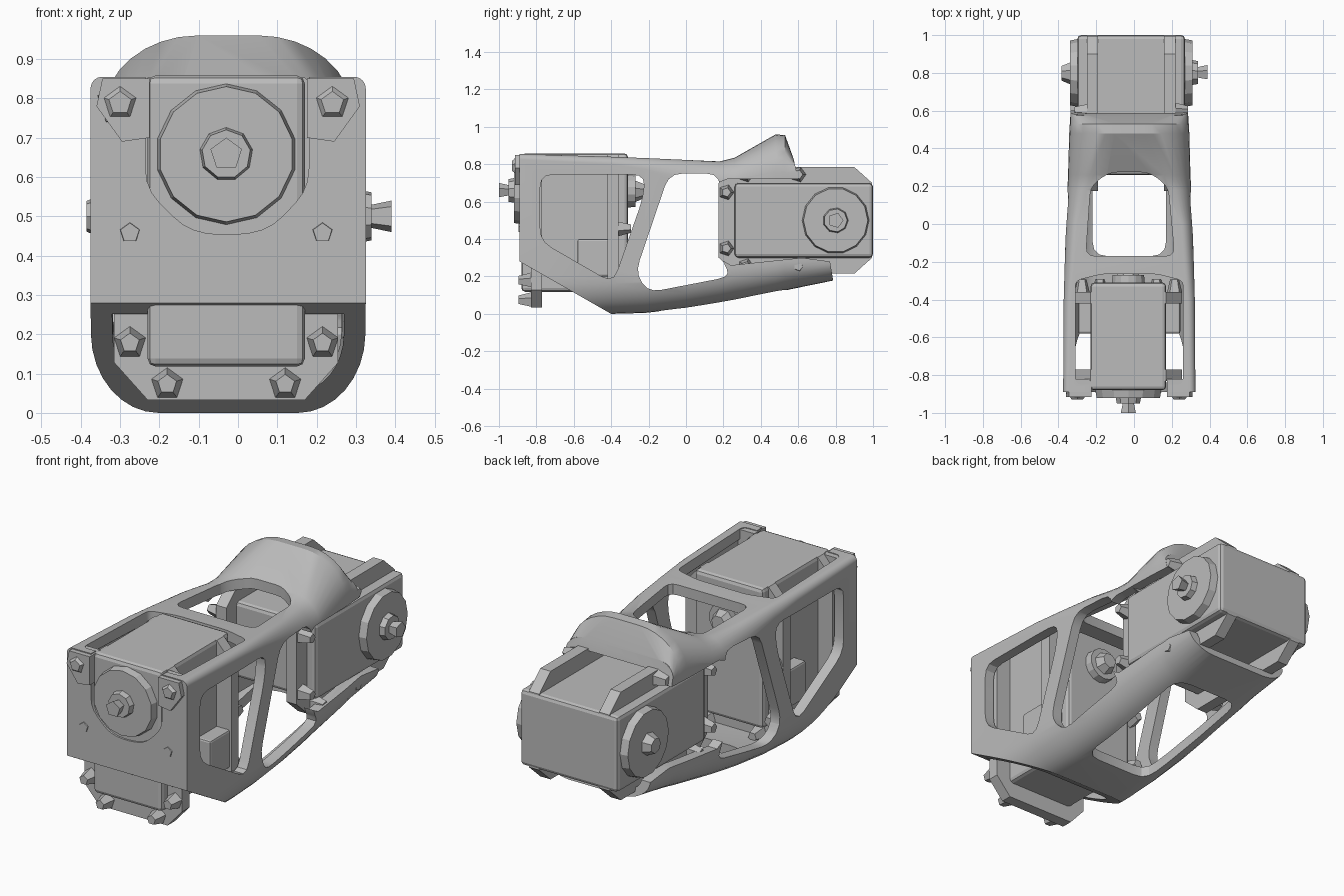
import bpy, bmesh, math
from mathutils import Matrix, Vector

old = bpy.data.objects.get("Cube")
if old:
    bpy.data.objects.remove(old, do_unlink=True)

grey = bpy.data.materials.new("plain grey")
grey.use_nodes = True
grey.diffuse_color = (0.5, 0.5, 0.5, 1)
grey.node_tree.nodes["Principled BSDF"].inputs["Base Color"].default_value = (0.5, 0.5, 0.5, 1)

CX = -0.025  # middle of the frame


def finish(bm, name, matrix=None, bevel=0):
    if matrix:
        bm.transform(matrix)
    bmesh.ops.recalc_face_normals(bm, faces=bm.faces)
    mesh = bpy.data.meshes.new(name)
    bm.to_mesh(mesh)
    bm.free()
    mesh.materials.append(grey)
    ob = bpy.data.objects.new(name, mesh)
    bpy.context.collection.objects.link(ob)
    if bevel:
        mod = ob.modifiers.new("edge", "BEVEL")
        mod.width, mod.segments = bevel, 2
    return ob


def loft(name, rings, matrix=None):
    bm = bmesh.new()
    vs = [[bm.verts.new(p) for p in ring] for ring in rings]
    n = len(vs[0])
    for a, b in zip(vs, vs[1:]):
        for i in range(n):
            j = (i + 1) % n
            bm.faces.new((a[i], a[j], b[j], b[i]))
    bm.faces.new(vs[0])
    bm.faces.new(vs[-1])
    return finish(bm, name, matrix)


def rounded(points, r):
    """Replace each polygon corner with a short curve."""
    out = []
    pts = [Vector(p) for p in points]
    for i, p in enumerate(pts):
        a, b = pts[i - 1] - p, pts[(i + 1) % len(pts)] - p
        s = p + a.normalized() * min(r, a.length * 0.45)
        e = p + b.normalized() * min(r, b.length * 0.45)
        out += [s * (1 - t) ** 2 + p * 2 * t * (1 - t) + e * t * t for t in (0, 0.33, 0.67, 1)]
    return out


def prism(name, points, axis, lo, hi, matrix=None):
    def place(p, h):
        q = [p[0], p[1]]
        q.insert(axis, h)
        return q
    return loft(name, [[place(p, h) for p in points] for h in (lo, hi)], matrix)


def box(name, lo, hi, matrix=None, bevel=0):
    bm = bmesh.new()
    bmesh.ops.create_cube(bm, size=1)
    for v in bm.verts:
        v.co = [l + (c + 0.5) * (h - l) for c, l, h in zip(v.co, lo, hi)]
    return finish(bm, name, matrix, bevel)


def disc(name, u, v, d0, d1, r0, r1, sides, matrix):
    bm = bmesh.new()
    bmesh.ops.create_cone(bm, cap_ends=True, segments=sides, radius1=r0, radius2=r1, depth=abs(d1 - d0))
    if d1 < d0:
        bm.transform(Matrix.Rotation(math.pi, 4, "X"))
    bm.transform(Matrix.Translation((u, v, (d0 + d1) / 2)))
    return finish(bm, name, matrix)


def cut(target, cutter):
    mod = target.modifiers.new("cut", "BOOLEAN")
    mod.operation, mod.solver, mod.object = "DIFFERENCE", "EXACT", cutter
    bpy.context.view_layer.objects.active = target
    bpy.ops.object.modifier_apply(modifier=mod.name)
    bpy.data.objects.remove(cutter, do_unlink=True)


def section(y, w, zb, zt, rbx, rbz, rtx, rtz, t=0):
    """Cross-section with elliptical corners, shrunk by wall thickness t."""
    w, zb, zt = w - t, zb + t, zt - t
    ring = []
    for sx, sz, rx, rz, start in ((1, 1, rtx, rtz, 0), (-1, 1, rtx, rtz, 90),
                                  (-1, -1, rbx, rbz, 180), (1, -1, rbx, rbz, 270)):
        rx, rz = max(rx - t, 0.015), max(rz - t, 0.015)
        cz = zt - rz if sz > 0 else zb + rz
        for k in range(9):
            a = math.radians(start + k * 11.25)
            ring.append((CX + sx * (w - rx) + rx * math.cos(a), y, cz + rz * math.sin(a)))
    return ring


# Frame: hollow loft along y (y, half width, bottom, top, corner radii)
stations = [
    (-0.89, 0.35, 0.0, 0.855, 0.17, 0.2, 0.03, 0.03),
    (-0.4, 0.347, 0.0, 0.84, 0.17, 0.2, 0.04, 0.04),
    (-0.22, 0.342, 0.005, 0.833, 0.17, 0.2, 0.05, 0.06),
    (0.0, 0.335, 0.03, 0.823, 0.17, 0.18, 0.06, 0.1),
    (0.18, 0.328, 0.058, 0.815, 0.17, 0.17, 0.1, 0.12),
    (0.26, 0.324, 0.071, 0.835, 0.17, 0.17, 0.14, 0.14),
    (0.48, 0.318, 0.115, 0.96, 0.17, 0.15, 0.24, 0.2),
    (0.53, 0.315, 0.125, 0.955, 0.17, 0.15, 0.24, 0.2),
    (0.575, 0.312, 0.135, 0.83, 0.17, 0.14, 0.1, 0.07),
    (0.82, 0.305, 0.185, 0.82, 0.15, 0.1, 0.1, 0.07),
]
frame = loft("frame", [section(*s) for s in stations])
inner = [list(s) for s in stations]
inner[0][0], inner[-1][0] = -0.84, 0.95
inner[7][3] = 0.88
cut(frame, loft("cavity", [section(*s, t=0.055) for s in inner]))

# Sloping front underside, rear servo slot and side windows
cut(frame, prism("under_cut", [(-1.1, 0.4 * 0.7), (-0.89, 0.28), (-0.4, 0.0), (-0.4, -0.2), (-1.1, -0.2)], 0, -1, 1))
cut(frame, prism("rear_slot", [(0.17, 0.7), (0.17, 0.3), (0.24, 0.26), (0.62, 0.3), (0.77, 0.28), (0.8, 0.1),
                               (1.2, 0.1), (1.2, 1.2), (0.58, 1.2), (0.575, 0.83), (0.6, 0.72), (0.22, 0.72)], 0, -1, 1))
window_a = [(-0.78, 0.745), (-0.22, 0.745), (-0.23, 0.62), (-0.39, 0.165), (-0.78, 0.39)]
window_b = [(-0.09, 0.75), (0.18, 0.75), (0.19, 0.29), (0.24, 0.2), (-0.2, 0.115), (-0.27, 0.22)]
for outline in (window_a, window_b):
    cut(frame, prism("side_window", rounded(outline, 0.07), 0, -1, 1))

# Openings in the roof, floor and front wall
cut(frame, prism("bay_opening", rounded([(-0.31, -0.85), (0.26, -0.85), (0.26, -0.3), (0.12, -0.265),
                                         (-0.17, -0.265), (-0.31, -0.3)], 0.03), 2, 0.72, 1.2))
cut(frame, prism("roof_window", rounded([(-0.255, -0.17), (0.215, -0.17), (0.18, 0.2), (0.08, 0.275),
                                         (-0.13, 0.275), (-0.23, 0.2)], 0.05), 2, 0.6, 1.2))
cut(frame, prism("floor_window", rounded([(-0.22, -0.17), (0.17, -0.17), (0.17, 0.55), (-0.22, 0.55)], 0.08), 2, -0.2, 0.35))
cut(frame, prism("horn_notch", rounded([(-0.235, 1.1), (-0.235, 0.57), (-0.13, 0.465), (-0.03, 0.45),
                                        (0.08, 0.465), (0.18, 0.57), (0.18, 1.1)], 0.05), 1, -1.1, -0.8))
frame.select_set(True)
bpy.context.view_layer.objects.active = frame
bpy.ops.object.shade_smooth_by_angle(angle=math.radians(28))


def servo(prefix, matrix, back_radius):
    """Local axes: x across, y along, z out of the horn; origin on the horn axis."""
    box(prefix + "_servo_body", (-0.2, -0.54, -0.285), (0.2, 0.2, 0.285), matrix, 0.02)
    flange = [(-0.2, -0.625), (0.2, -0.625), (0.285, -0.53), (0.285, 0.1), (0.2, 0.195),
              (-0.2, 0.195), (-0.285, 0.1), (-0.285, -0.53)]
    for side, label in ((1, "outer"), (-1, "inner")):
        prism(f"{prefix}_{label}_flange", flange, 2, side * 0.175, side * 0.235, matrix)
        for u in (-1, 1):
            for pu, pv in ((0.245, -0.48), (0.245, -0.2), (0.15, -0.585)):
                disc(f"{prefix}_{label}_bolt", u * pu, pv, side * 0.235, side * 0.3, 0.042, 0.025, 5, matrix)
    # Horns with hubs
    disc(prefix + "_horn", 0, 0, 0.28, 0.325, 0.18, 0.172, 14, matrix)
    disc(prefix + "_hub", 0, 0, 0.325, 0.355, 0.068, 0.062, 9, matrix)
    disc(prefix + "_screw", 0, 0, 0.35, 0.405, 0.03, 0.042, 5, matrix)
    disc(prefix + "_back_horn", 0, 0, -0.28, -0.325, back_radius, back_radius * 0.95, 14, matrix)
    disc(prefix + "_back_hub", 0, 0, -0.32, -0.37, 0.062, 0.04, 7, matrix)


front_axes = Matrix(((1, 0, 0, -0.03), (0, 0, -1, -0.595), (0, 1, 0, 0.658), (0, 0, 0, 1)))
rear_axes = Matrix(((0, 0, 1, -0.015), (0, 1, 0, 0.8), (-1, 0, 0, 0.5), (0, 0, 0, 1)))
servo("front", front_axes, 0.09)
servo("rear", rear_axes, 0.18)

# Connector block beside the front servo
box("connector_block", (-0.295, -0.58, 0.2), (0.245, -0.39, 0.4), bevel=0.01)

# Angular lugs at the top front corners
for side in (-1, 1):
    lug = [(0.2, 0.7), (0.27, 0.69), (0.335, 0.78), (0.32, 0.85), (0.2, 0.85)]
    prism("corner_lug", [(CX + side * x, z) for x, z in lug], 1, -0.915, -0.82)
    disc("corner_bolt", side * 0.27, 0.13, 0.3, 0.335, 0.06, 0.03, 5, front_axes)
